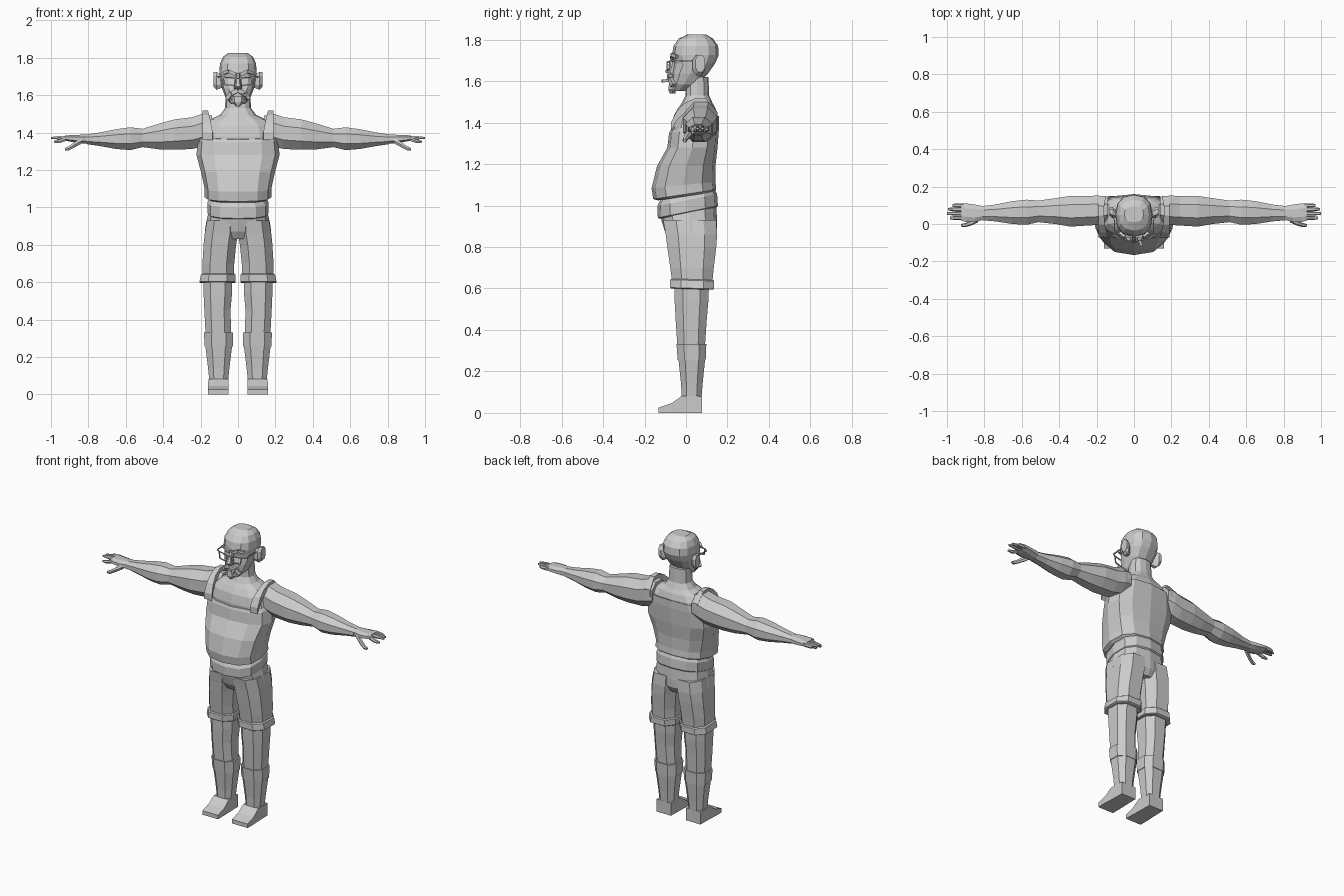
import bpy, bmesh, math
from mathutils import Vector

grey = bpy.data.materials.new("plain_grey")
grey.diffuse_color = (0.6, 0.6, 0.6, 1)


def finish(name, bm, mirror=False):
    bmesh.ops.recalc_face_normals(bm, faces=bm.faces)
    me = bpy.data.meshes.new(name)
    bm.to_mesh(me)
    bm.free()
    me.materials.append(grey)
    ob = bpy.data.objects.new(name, me)
    bpy.context.collection.objects.link(ob)
    if mirror:
        ob.modifiers.new("Mirror", 'MIRROR').use_axis[0] = True
    return ob


def loft(name, rings, axis='z', n=8, power=0.85, mirror=False):
    """Rings are (w, u0, u1, v0, v1[, tilt]): a rounded section at w along the axis."""
    bm = bmesh.new()
    off = math.pi / n if n % 4 == 0 and n < 12 else 0
    unit = []
    for i in range(n):
        a = off + 2 * math.pi * i / n
        c, s = math.cos(a), math.sin(a)
        unit.append((math.copysign(abs(c) ** power, c), math.copysign(abs(s) ** power, s)))
    m = max(p[0] for p in unit)
    loops = []
    for r in rings:
        w, u0, u1, v0, v1 = r[:5]
        tilt = r[5] if len(r) > 5 else 0
        loop = []
        for a, b in unit:
            u = (u0 + u1) / 2 + (u1 - u0) / 2 * a / m
            v = (v0 + v1) / 2 + (v1 - v0) / 2 * b / m
            t = w + tilt * v
            loop.append(bm.verts.new({'z': (u, v, t), 'x': (t, u, v), 'y': (u, t, v)}[axis]))
        loops.append(loop)
    for A, B in zip(loops, loops[1:]):
        for i in range(n):
            j = (i + 1) % n
            bm.faces.new((A[i], A[j], B[j], B[i]))
    bm.faces.new(loops[0])
    bm.faces.new(loops[-1])
    return finish(name, bm, mirror)


def bars(name, segments, r, mirror=False):
    """Thin square bars between pairs of points."""
    bm = bmesh.new()
    for p, q in segments:
        p, q = Vector(p), Vector(q)
        rot = (q - p).to_track_quat('Z', 'Y').to_matrix().to_4x4()
        rot.translation = (p + q) / 2
        g = bmesh.ops.create_cube(bm, size=1)["verts"]
        bmesh.ops.scale(bm, vec=(2 * r, 2 * r, (q - p).length), verts=g)
        bmesh.ops.transform(bm, matrix=rot, verts=g)
    return finish(name, bm, mirror)


# Torso: vest with overhanging belly, then bare upper chest and neck
loft("vest", [
    (1.045, -.160, .160, -.135, .135, .15), (1.055, -.178, .178, -.158, .146, .15),
    (1.10, -.178, .178, -.166, .142, .10), (1.19, -.198, .198, -.140, .142),
    (1.28, -.222, .222, -.090, .152), (1.36, -.215, .215, -.082, .160, .15),
    (1.385, -.200, .200, -.076, .160, .30)], n=12, power=.78)
loft("upper_chest", [
    (1.30, -.200, .200, -.070, .150), (1.38, -.205, .205, -.070, .155),
    (1.435, -.190, .190, -.058, .152), (1.47, -.150, .150, -.038, .142),
    (1.495, -.095, .095, -.020, .128), (1.53, -.070, .070, -.003, .112),
    (1.62, -.064, .064, .000, .108)], n=12, power=.8)
loft("vest_strap", [
    (-.072, .135, .190, 1.36, 1.40), (-.045, .145, .190, 1.41, 1.455),
    (-.005, .155, .190, 1.45, 1.495), (.045, .160, .190, 1.48, 1.518),
    (.095, .160, .190, 1.48, 1.516), (.150, .150, .190, 1.41, 1.455)],
    axis='y', n=4, mirror=True)

# Arms from shoulder to wrist
loft("arm", [
    (.14, .010, .145, 1.345, 1.490), (.19, -.005, .152, 1.325, 1.500),
    (.245, -.008, .150, 1.312, 1.482), (.34, -.014, .150, 1.308, 1.470),
    (.42, .000, .138, 1.310, 1.448), (.51, .010, .125, 1.322, 1.420),
    (.575, -.004, .130, 1.306, 1.428), (.65, .000, .122, 1.312, 1.418),
    (.74, .014, .104, 1.328, 1.400), (.81, .020, .096, 1.338, 1.390)],
    axis='x', power=.95, mirror=True)

# Hands: palm, grouped fingers, thumb
loft("palm", [
    (.80, .024, .094, 1.340, 1.390), (.85, .010, .104, 1.344, 1.388),
    (.90, .012, .110, 1.352, 1.386), (.925, .018, .110, 1.358, 1.384)],
    axis='x', mirror=True)
for i, (y, tip, z) in enumerate([(.032, .985, 1.352), (.056, 1.0, 1.372),
                                 (.079, .995, 1.372), (.099, .97, 1.368)]):
    loft(f"finger_{i + 1}", [
        (.91, y - .012, y + .012, 1.357, 1.384), (.955, y - .011, y + .011, z - .010, z + .011),
        (tip, y - .007, y + .007, z - .007, z + .005)], axis='x', n=6, mirror=True)
loft("thumb", [
    (.835, .008, .040, 1.340, 1.372), (.875, -.010, .018, 1.318, 1.350),
    (.905, -.017, .004, 1.303, 1.328), (.925, -.014, .000, 1.304, 1.318)],
    axis='x', n=6, mirror=True)

# Waistband, shorts and turned-up cuffs
loft("waistband", [
    (.962, -.155, .155, -.128, .148, .20), (.968, -.164, .164, -.136, .154, .20),
    (1.025, -.164, .164, -.138, .150, .20), (1.06, -.145, .145, -.120, .135, .20)],
    n=12, power=.78)
loft("shorts_seat", [
    (.83, -.10, .10, -.075, .125), (.87, -.178, .178, -.100, .148),
    (.92, -.170, .170, -.116, .150), (.98, -.156, .156, -.126, .146, .20)],
    n=12, power=.78)
loft("shorts_leg", [
    (.60, .024, .188, -.062, .124), (.70, .020, .190, -.076, .134),
    (.80, .010, .184, -.090, .146), (.86, .000, .178, -.098, .150),
    (.93, .000, .166, -.110, .146)], power=.75, mirror=True)
loft("shorts_cuff", [
    (.598, .018, .200, -.070, .130, -.03), (.602, .014, .206, -.076, .136, -.03),
    (.640, .014, .198, -.076, .136, -.03), (.645, .020, .190, -.070, .130, -.03)],
    power=.75, mirror=True)

# Bare legs and socks
loft("leg", [
    (.30, .036, .172, -.040, .090), (.45, .040, .180, -.050, .100),
    (.54, .032, .184, -.055, .108), (.65, .032, .186, -.058, .112)],
    power=.78, mirror=True)
loft("sock", [
    (.06, .054, .152, -.020, .074), (.14, .046, .160, -.024, .080),
    (.255, .032, .174, -.036, .092)], power=.78, mirror=True)
loft("sock_cuff", [
    (.255, .028, .178, -.040, .095), (.332, .026, .182, -.046, .098)],
    power=.78, mirror=True)

# Feet with a low toe
loft("foot", [
    (.076, .054, .156, 0, .080), (-.020, .052, .158, 0, .082),
    (-.070, .050, .161, 0, .046), (-.132, .050, .161, 0, .026)],
    axis='y', n=4, power=.8, mirror=True)

# Head
loft("head", [
    (1.552, -.036, .036, -.074, .000), (1.585, -.066, .066, -.074, .060),
    (1.635, -.085, .085, -.068, .105), (1.685, -.096, .096, -.056, .140),
    (1.725, -.100, .100, -.068, .158), (1.770, -.096, .096, -.060, .155),
    (1.805, -.080, .080, -.035, .130), (1.826, -.052, .052, .010, .095)],
    n=12, power=.82)
loft("ear", [
    (.085, .030, .066, 1.640, 1.705), (.115, .032, .092, 1.628, 1.725),
    (.132, .046, .092, 1.645, 1.725)], axis='x', mirror=True)

# Face: nose, brows, moustache, goatee
loft("nose", [
    (1.632, -.020, .020, -.088, -.050), (1.645, -.022, .022, -.104, -.050),
    (1.665, -.015, .015, -.092, -.050), (1.715, -.010, .010, -.072, -.045)], n=6)
bars("eyebrow", [((.012, -.068, 1.710), (.048, -.066, 1.728)),
                 ((.048, -.066, 1.728), (.076, -.045, 1.718))], .008, mirror=True)
bars("moustache", [((0, -.080, 1.625), (.034, -.074, 1.610)),
                   ((.034, -.074, 1.610), (.055, -.060, 1.580))], .011, mirror=True)
loft("goatee", [
    (1.540, -.010, .010, -.080, -.050), (1.560, -.030, .030, -.088, -.045),
    (1.592, -.036, .036, -.084, -.045)], n=6)

# Spectacles
a, b = (.014, -.090, 1.692), (.080, -.078, 1.696)
c, d = (.072, -.080, 1.655), (.020, -.090, 1.652)
bars("spectacles", [(a, b), (b, c), (c, d), (d, a), ((0, -.092, 1.688), a),
                    (b, (.103, -.062, 1.695)), ((.103, -.062, 1.695), (.106, .050, 1.700))],
     .003, mirror=True)

# Cigarette
bars("cigarette", [((.022, -.060, 1.604), (.040, -.116, 1.601))], .007)
